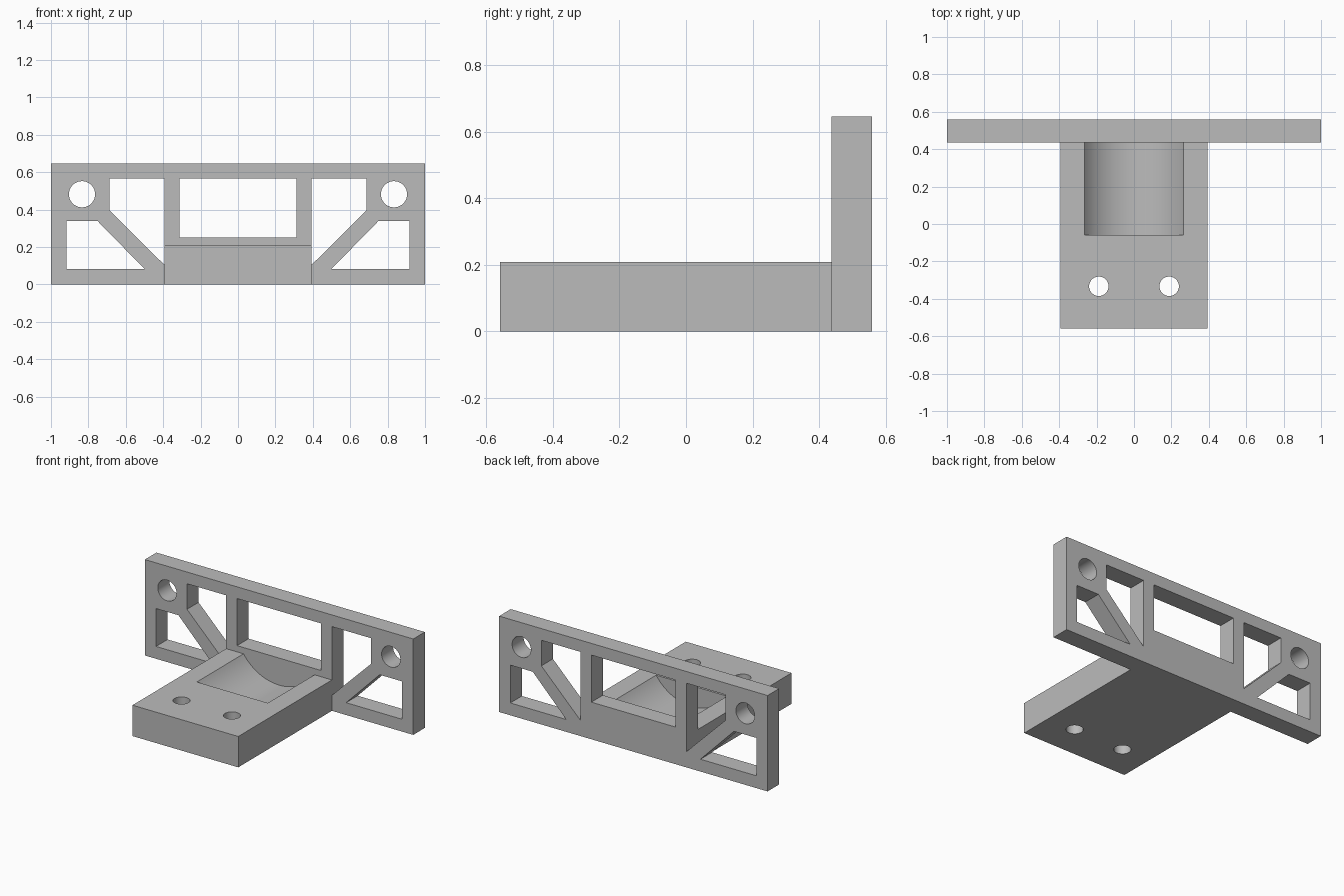
import bpy, bmesh
from math import cos, sin, pi

cube = bpy.data.objects.get("Cube")
if cube:
    bpy.data.objects.remove(cube, do_unlink=True)

grey = bpy.data.materials.new("plain_grey")
grey.use_nodes = True
grey.diffuse_color = (0.5, 0.5, 0.5, 1)
grey.node_tree.nodes["Principled BSDF"].inputs["Base Color"].default_value = (0.5, 0.5, 0.5, 1)


def prism(name, points, axis, lo, hi):
    """Extrude a flat outline along Y (points are x, z) or Z (points are x, y)."""
    def place(u, v, w):
        return (u, w, v) if axis == "Y" else (u, v, w)
    bm = bmesh.new()
    n = len(points)
    a = [bm.verts.new(place(u, v, lo)) for u, v in points]
    b = [bm.verts.new(place(u, v, hi)) for u, v in points]
    bm.faces.new(a)
    bm.faces.new(b)
    for i in range(n):
        j = (i + 1) % n
        bm.faces.new((a[i], a[j], b[j], b[i]))
    bmesh.ops.recalc_face_normals(bm, faces=bm.faces)
    mesh = bpy.data.meshes.new(name)
    bm.to_mesh(mesh)
    bm.free()
    mesh.materials.append(grey)
    obj = bpy.data.objects.new(name, mesh)
    bpy.context.collection.objects.link(obj)
    return obj


def rect(x0, x1, v0, v1):
    return [(x0, v0), (x1, v0), (x1, v1), (x0, v1)]


def circle(x, v, r, n=48):
    return [(x + r * cos(2 * pi * i / n), v + r * sin(2 * pi * i / n)) for i in range(n)]


def select(obj):
    bpy.ops.object.select_all(action="DESELECT")
    obj.select_set(True)
    bpy.context.view_layer.objects.active = obj


def cut(obj, points, axis, lo, hi):
    cutter = prism("cutter", points, axis, lo, hi)
    cutter.hide_render = True
    select(obj)
    mod = obj.modifiers.new("cut", "BOOLEAN")
    mod.operation = "DIFFERENCE"
    mod.solver = "EXACT"
    mod.object = cutter
    bpy.ops.object.modifier_apply(modifier=mod.name)
    bpy.data.objects.remove(cutter, do_unlink=True)


FRONT, SEAM, BACK = -0.56, 0.437, 0.56
BASE_TOP, PLATE_TOP = 0.208, 0.646

# Upright plate with centre window
plate = prism("upright_plate", rect(-1, 1, 0, PLATE_TOP), "Y", SEAM, BACK)
through = ("Y", SEAM - 0.1, BACK + 0.1)
cut(plate, rect(-0.313, 0.313, 0.25, 0.567), *through)

# Base block
base = prism("base_block", rect(-0.394, 0.394, FRONT, SEAM), "Z", 0, BASE_TOP)

# Mirrored openings: inner and outer truss windows, plate holes, base holes
inner = [(0.394, 0.567), (0.394, 0.105), (0.686, 0.395), (0.686, 0.567)]
outer = [(0.5, 0.083), (0.917, 0.083), (0.917, 0.338), (0.75, 0.338)]
for s in (-1, 1):
    for outline in (inner, outer, circle(0.834, 0.482, 0.07)):
        cut(plate, [(s * x, z) for x, z in outline], *through)
    cut(base, circle(s * 0.188, -0.333, 0.052), "Z", -0.1, 0.4)

# Rounded cradle sunk into the rear of the base
RADIUS, DEPTH = 0.32, 0.14
cut(base, circle(0, BASE_TOP - DEPTH + RADIUS, RADIUS, 96), "Y", -0.06, SEAM + 0.1)

for obj in (plate, base):
    select(obj)
    bpy.ops.object.shade_smooth_by_angle(angle=pi / 6)
